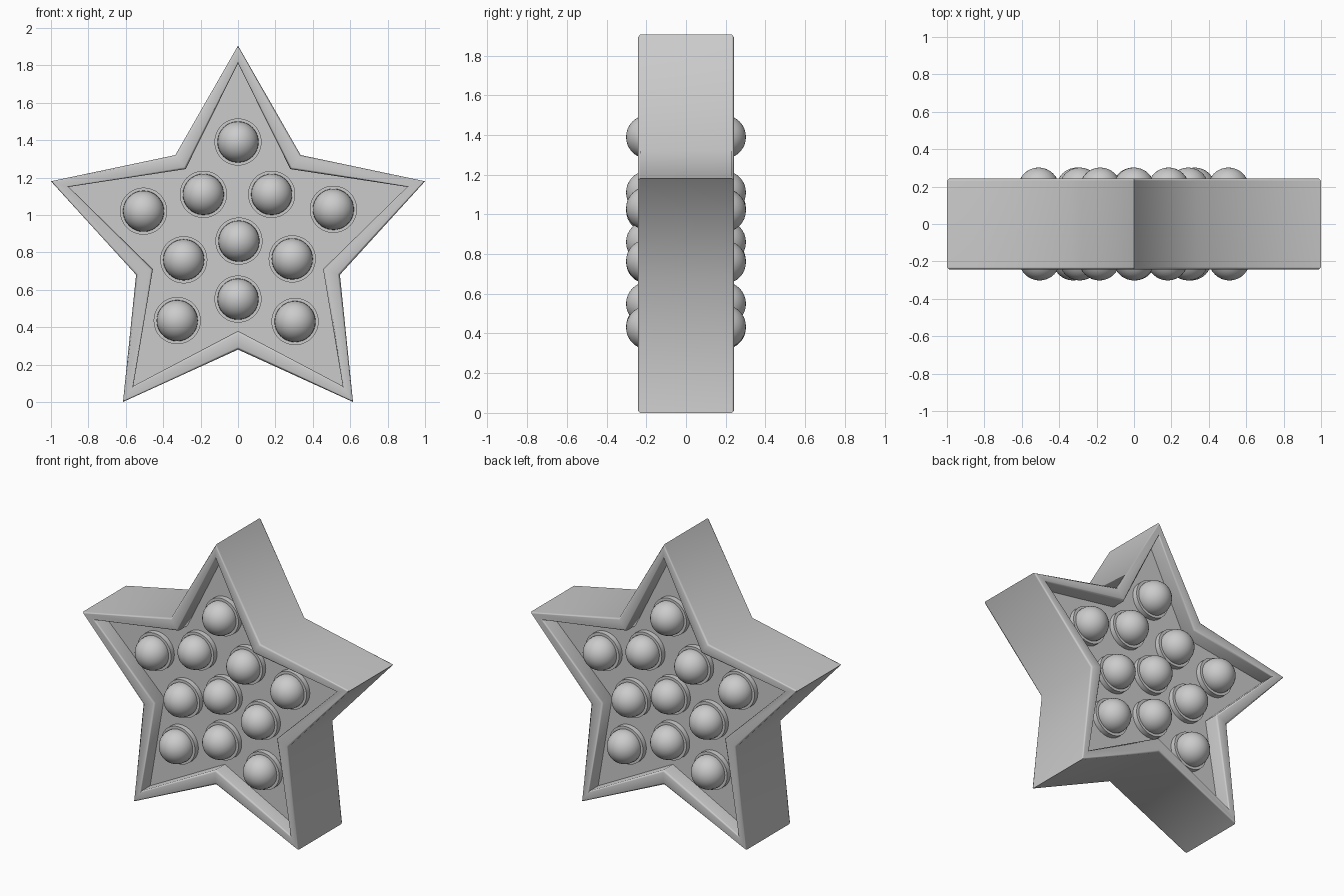
import bpy, bmesh, math
from mathutils import Vector, Matrix

cube = bpy.data.objects.get("Cube")
if cube:
    bpy.data.objects.remove(cube, do_unlink=True)

grey = bpy.data.materials.new("light grey")
grey.use_nodes = True
grey.diffuse_color = (0.6, 0.6, 0.6, 1)
grey.node_tree.nodes["Principled BSDF"].inputs["Base Color"].default_value = (0.6, 0.6, 0.6, 1)

HALF = 0.243     # half thickness of the frame
FLOOR = 0.14     # distance of the recessed floors from the middle
BEVEL = 0.012


def finish(bm, name, angle):
    bmesh.ops.recalc_face_normals(bm, faces=bm.faces)
    mesh = bpy.data.meshes.new(name)
    bm.to_mesh(mesh)
    bm.free()
    mesh.materials.append(grey)
    obj = bpy.data.objects.new(name, mesh)
    bpy.context.collection.objects.link(obj)
    bpy.ops.object.select_all(action='DESELECT')
    obj.select_set(True)
    bpy.context.view_layer.objects.active = obj
    bpy.ops.object.shade_smooth_by_angle(angle=math.radians(angle))
    return obj


def star(right_half):
    """Mirror the right half, from top tip to bottom notch, into a full outline."""
    left = [(-x, z) for x, z in reversed(right_half[1:-1])]
    return [Vector((x, 0, z)) for x, z in right_half + left]


outer = star([(0, 1.905), (0.335, 1.32), (1, 1.18), (0.545, 0.68), (0.615, 0), (0, 0.28)])
inner = star([(0, 1.81), (0.28, 1.245), (0.905, 1.15), (0.455, 0.71), (0.56, 0.085), (0, 0.38)])

# Star body: outlines lofted from the back floor, over the rims, to the front floor
half = [(1, FLOOR), (1, HALF - BEVEL), (0.86, HALF), (0.14, HALF), (0, HALF - BEVEL)]
section = half + [(t, -y) for t, y in reversed(half)]
bm = bmesh.new()
rings = []
for t, y in section:
    rings.append([bm.verts.new(o.lerp(i, t) + Vector((0, y, 0))) for o, i in zip(outer, inner)])
for a, b in zip(rings, rings[1:]):
    for k in range(len(a)):
        n = (k + 1) % len(a)
        bm.faces.new((a[k], a[n], b[n], b[k]))
bm.faces.new(rings[0])
bm.faces.new(rings[-1])
body = finish(bm, "star_body", 60)
weighted = body.modifiers.new("even_shading", 'WEIGHTED_NORMAL')
weighted.keep_sharp = True

# Bulbs with round collars, repeated on the back by a half turn
spots = [(0, 1.39), (-0.185, 1.11), (0.18, 1.11), (-0.505, 1.02), (0.51, 1.03), (0.005, 0.86),
         (-0.29, 0.76), (0.29, 0.765), (0, 0.55), (-0.325, 0.435), (0.305, 0.43)]
upright = Matrix.Rotation(math.pi / 2, 4, 'X')
for side, sign in (("front", 1), ("back", -1)):
    collars, bulbs = bmesh.new(), bmesh.new()
    for x, z in spots:
        place = Matrix.Translation((sign * x, -sign * 0.15, z)) @ upright
        bmesh.ops.create_cone(collars, cap_ends=True, segments=48, radius1=0.126,
                              radius2=0.126, depth=0.05, matrix=place)
        place = Matrix.Translation((sign * x, -sign * 0.192, z)) @ upright
        bmesh.ops.create_uvsphere(bulbs, u_segments=32, v_segments=16, radius=0.11, matrix=place)
    finish(collars, side + "_collars", 40)
    finish(bulbs, side + "_bulbs", 40)
